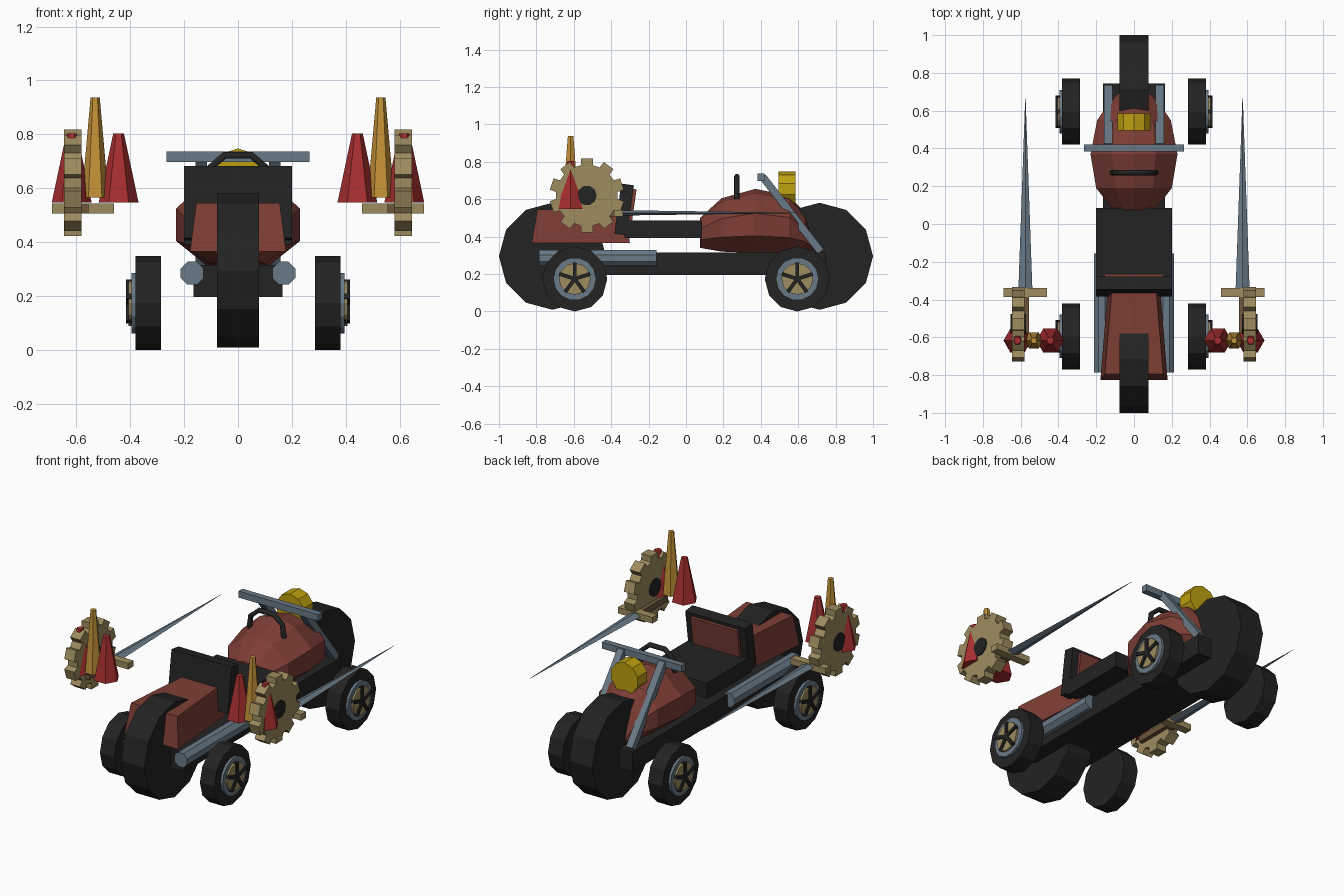
import bpy, bmesh, math
from mathutils import Matrix, Vector

if "Cube" in bpy.data.objects:
    bpy.data.objects.remove(bpy.data.objects["Cube"])


def material(name, *rgb):
    m = bpy.data.materials.new(name)
    m.diffuse_color = [((c / 255 + 0.055) / 1.055) ** 2.4 for c in rgb] + [1]
    m.use_nodes = True
    m.node_tree.nodes["Principled BSDF"].inputs["Base Color"].default_value = m.diffuse_color
    return m


BLACK = material("rubber black", 35, 35, 35)
RUST = material("rust red", 125, 62, 53)
STEEL = material("steel blue", 105, 122, 135)
KHAKI = material("khaki", 158, 140, 95)
BROWN = material("brown", 108, 86, 60)
RED = material("spike red", 168, 46, 48)
GOLD = material("spike gold", 196, 146, 55)
YELLOW = material("lamp yellow", 190, 160, 15)


def finish(name, bm, mat, mirror=False):
    bmesh.ops.recalc_face_normals(bm, faces=bm.faces)
    me = bpy.data.meshes.new(name)
    bm.to_mesh(me)
    bm.free()
    me.materials.append(mat)
    ob = bpy.data.objects.new(name, me)
    bpy.context.collection.objects.link(ob)
    if mirror:
        ob.modifiers.new("mirror", 'MIRROR').use_mirror_merge = False
    return ob


def loft(name, rings, mat, mirror=False):
    """Skin a list of equal-length point rings and cap both ends."""
    bm = bmesh.new()
    vs = [[bm.verts.new(p) for p in r] for r in rings]
    n = len(vs[0])
    for a, b in zip(vs, vs[1:]):
        for i in range(n):
            j = (i + 1) % n
            bm.faces.new((a[i], a[j], b[j], b[i]))
    bm.faces.new(vs[0])
    bm.faces.new(vs[-1])
    return finish(name, bm, mat, mirror)


def box(name, x, y, z, mat, mirror=False, tilt=0, axis='X'):
    """Box from (min, max) ranges, optionally tilted about its centre."""
    bm = bmesh.new()
    c = Vector([sum(r) / 2 for r in (x, y, z)])
    size = [r[1] - r[0] for r in (x, y, z)]
    m = (Matrix.Translation(c) @ Matrix.Rotation(math.radians(tilt), 4, axis)
         @ Matrix.Diagonal((*size, 1)))
    bmesh.ops.create_cube(bm, size=1, matrix=m)
    return finish(name, bm, mat, mirror)


def circle(axis, at, r, n, c, phase=0.0):
    """Ring of n points about an axis; c holds the other two coordinates."""
    out = []
    for i in range(n):
        a = phase + math.tau * i / n
        p = [c[0] + r * math.cos(a), c[1] + r * math.sin(a)]
        p.insert('XYZ'.index(axis), at)
        out.append(p)
    return out


def cyl(name, axis, a, b, r1, n, c, mat, mirror=False, r2=None, phase=0.0):
    r2 = r1 if r2 is None else r2
    return loft(name, [circle(axis, a, r1, n, c, phase),
                       circle(axis, b, r2, n, c, phase)], mat, mirror)


for label, s in (("rear", -1), ("front", 1)):
    # Large centre wheels
    cyl(label + "_main_wheel", 'X', -0.078, 0.078, 0.286, 12, (s * 0.714, 0.295), BLACK)
    # Outrigger wheels with rim, hub disc and star spokes
    c = (s * 0.595, 0.174)
    cyl(label + "_side_tyre", 'X', 0.285, 0.38, 0.174, 12, c, BLACK, True, phase=math.pi / 12 * 0)
    cyl(label + "_side_rim", 'X', 0.37, 0.395, 0.115, 14, c, STEEL, True)
    cyl(label + "_side_hub", 'X', 0.39, 0.406, 0.085, 12, c, KHAKI, True)
    for i in range(5):
        a = math.tau * i / 5
        d = (c[0] - 0.042 * math.sin(a), c[1] + 0.042 * math.cos(a))
        box(f"{label}_spoke_{i}", (0.395, 0.415), (d[0] - 0.01, d[0] + 0.01),
            (d[1] - 0.045, d[1] + 0.045), BLACK, True, math.degrees(a))

# Chassis beam and exhaust pipes
box("chassis", (-0.165, 0.165), (-0.75, 0.745), (0.196, 0.315), BLACK)
cyl("exhaust_pipe", 'Y', -0.787, -0.157, 0.046, 8, (0.17, 0.285), STEEL, True, phase=math.pi / 8)

# Tank: octagonal sections along y (y, half width, bottom, top)
rings = []
for y, w, lo, hi in ((0.075, 0.11, 0.34, 0.50), (0.19, 0.20, 0.32, 0.605),
                     (0.37, 0.23, 0.312, 0.655), (0.55, 0.195, 0.312, 0.62),
                     (0.635, 0.135, 0.315, 0.53), (0.69, 0.085, 0.32, 0.38)):
    h = hi - lo
    half = [(0.5 * w, lo), (w, lo + 0.27 * h), (w, lo + 0.62 * h), (0.5 * w, lo + 0.93 * h)]
    rings.append([(x, y, z) for x, z in half] + [(0, y, hi)]
                 + [(-x, y, z) for x, z in reversed(half)])
loft("tank", rings, RUST)

# Rear cowl, wider at the tail
loft("rear_cowl", [[(-w, y0, z), (w, y0, z), (v, y1, z), (-v, y1, z)]
                   for w, v, y0, y1, z in ((0.178, 0.135, -0.825, -0.30, 0.365),
                                           (0.155, 0.115, -0.795, -0.32, 0.545))], RUST)

# Seat and backrest with inset pad
box("seat", (-0.2, 0.2), (-0.33, 0.085), (0.392, 0.487), BLACK)
box("backrest", (-0.2, 0.2), (-0.365, -0.297), (0.41, 0.68), BLACK, tilt=-8)
box("backrest_pad", (-0.155, 0.155), (-0.302, -0.278), (0.46, 0.655), RUST, tilt=-8)

# Fork struts, handlebar and headlamp
fork = math.hypot(0.31, 0.40) / 2
box("fork", (0.115, 0.158), (0.545, 0.585), (0.52 - fork, 0.52 + fork), STEEL, True,
    math.degrees(math.atan2(0.31, 0.40)))
box("handlebar", (-0.265, 0.265), (0.383, 0.42), (0.698, 0.737), STEEL)
cyl("headlamp", 'Y', 0.495, 0.585, 0.093, 10, (0, 0.655), YELLOW, phase=math.pi / 10)

# Arched handle on the tank
cu = bpy.data.curves.new("tank_handle", 'CURVE')
cu.dimensions = '3D'
cu.bevel_depth = 0.015
cu.bevel_resolution = 1
path = [(-0.115, 0.60), (-0.105, 0.675), (-0.05, 0.722), (0.05, 0.722), (0.105, 0.675), (0.115, 0.60)]
sp = cu.splines.new('POLY')
sp.points.add(len(path) - 1)
for p, (x, z) in zip(sp.points, path):
    p.co = (x, 0.272, z, 1)
cu.materials.append(BLACK)
bpy.context.collection.objects.link(bpy.data.objects.new("tank_handle", cu))

# Side lances: flat blade, crossguard and grip
loft("lance_blade", [[(0.575 + k * 0.037, y, 0.527), (0.575, y, 0.527 + k * 0.014),
                      (0.575 - k * 0.037, y, 0.527), (0.575, y, 0.527 - k * 0.014)]
                     for y, k in ((-0.345, 1), (0.665, 0.03))], STEEL, True)
box("lance_guard", (0.46, 0.69), (-0.386, -0.338), (0.507, 0.543), KHAKI, True)
box("lance_grip", (0.555, 0.615), (-0.62, -0.38), (0.507, 0.543), BROWN, True)

# Toothed gear with black boss
profile = []
for i in range(10):
    for da, r in ((-0.2, 0.165), (-0.16, 0.2), (0.16, 0.2), (0.2, 0.165)):
        a = math.pi / 2 + math.tau * i / 10 + da
        profile.append((-0.53 + r * math.cos(a), 0.62 + r * math.sin(a)))
loft("gear", [[(x, y, z) for y, z in profile] for x in (0.58, 0.646)], KHAKI, True)
cyl("gear_boss", 'X', 0.572, 0.653, 0.053, 10, (-0.53, 0.62), BLACK, True)

# Spike cluster: one gold between two red
cyl("gold_spike", 'Z', 0.565, 0.937, 0.05, 6, (0.53, -0.617), GOLD, True, r2=0.017)
for i, x in enumerate((0.443, 0.617)):
    cyl(f"red_spike_{i}", 'Z', 0.547, 0.803, 0.074, 6, (x, -0.617), RED, True, r2=0.02)
